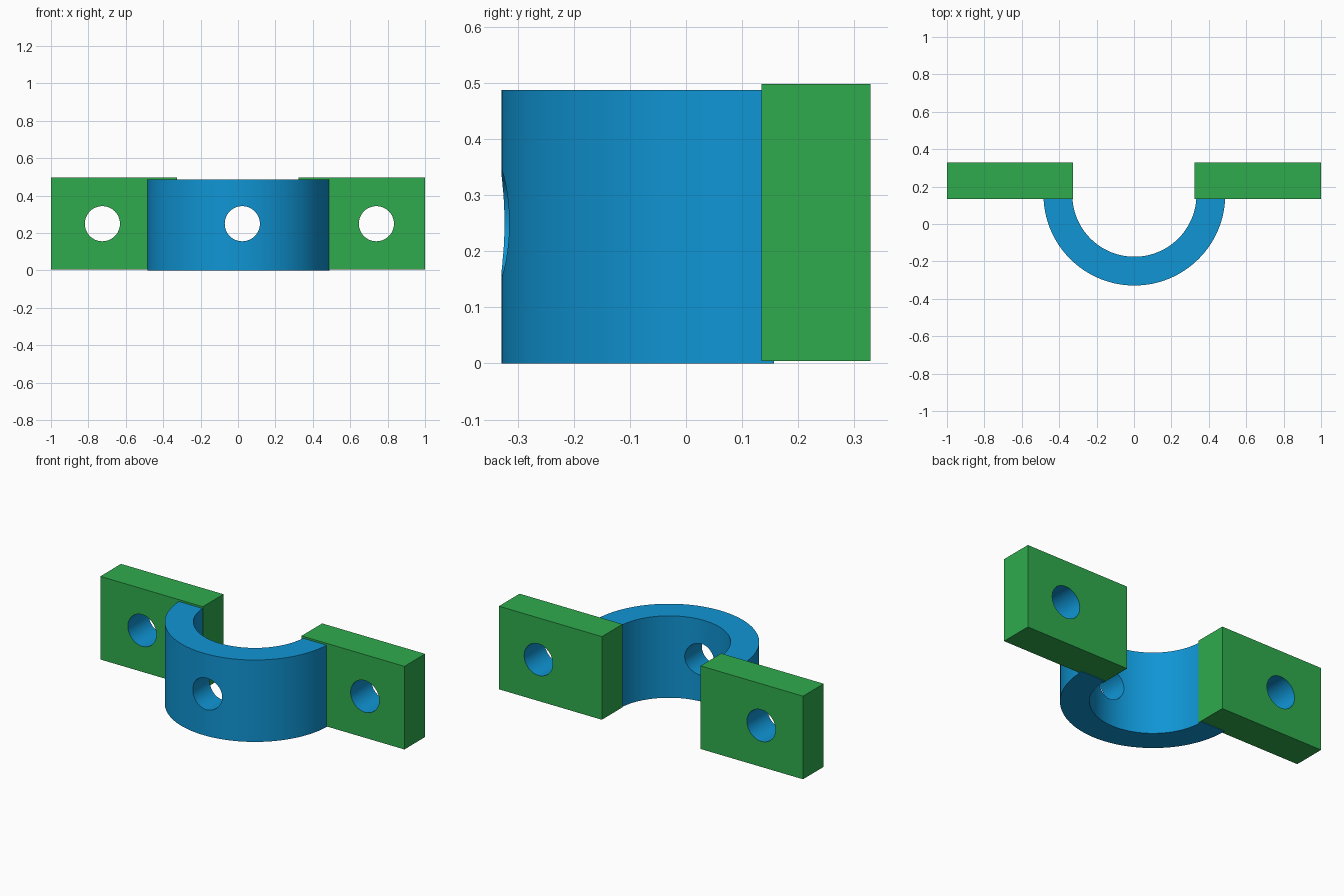
import bpy, bmesh, math

if "Cube" in bpy.data.objects:
    bpy.data.objects.remove(bpy.data.objects["Cube"])

HOLE_Z, HOLE_R = 0.25, 0.094


def material(name, rgb):
    m = bpy.data.materials.new(name)
    m.diffuse_color = (*rgb, 1)
    m.use_nodes = True
    m.node_tree.nodes["Principled BSDF"].inputs["Base Color"].default_value = m.diffuse_color
    return m


blue = material("blue", (0.005, 0.30, 0.66))
green = material("green", (0.028, 0.41, 0.074))


def extruded(name, outline, z0, z1, mats):
    """Prism from a plan outline."""
    bm = bmesh.new()
    base = bm.faces.new([bm.verts.new((x, y, z0)) for x, y in outline])
    top = bmesh.ops.extrude_face_region(bm, geom=[base])["geom"]
    bmesh.ops.translate(bm, vec=(0, 0, z1 - z0),
                        verts=[v for v in top if isinstance(v, bmesh.types.BMVert)])
    bmesh.ops.recalc_face_normals(bm, faces=bm.faces)
    me = bpy.data.meshes.new(name)
    bm.to_mesh(me)
    bm.free()
    for m in mats:
        me.materials.append(m)
    ob = bpy.data.objects.new(name, me)
    bpy.context.collection.objects.link(ob)
    return ob


def drill(ob, x, y):
    """Cut a round bolt hole along y and smooth the result."""
    bpy.ops.mesh.primitive_cylinder_add(vertices=48, radius=HOLE_R, depth=0.5,
                                        location=(x, y, HOLE_Z), rotation=(math.pi / 2, 0, 0))
    cutter = bpy.context.object
    cutter.hide_render = True
    mod = ob.modifiers.new("hole", "BOOLEAN")
    mod.operation, mod.solver, mod.object = "DIFFERENCE", "EXACT", cutter
    bpy.ops.object.select_all(action="DESELECT")
    bpy.context.view_layer.objects.active = ob
    ob.select_set(True)
    bpy.ops.object.modifier_apply(modifier=mod.name)
    bpy.data.objects.remove(cutter)
    # the last material colours the hole wall
    last = len(ob.data.materials) - 1
    for f in ob.data.polygons:
        on_wall = all(abs(math.hypot(ob.data.vertices[i].co.x - x,
                                     ob.data.vertices[i].co.z - HOLE_Z) - HOLE_R) < 0.002
                      for i in f.vertices)
        f.material_index = last if on_wall and abs(f.normal.y) < 0.5 else 0
    bpy.ops.object.shade_smooth_by_angle(angle=math.radians(30))


# Half ring clamp
CX, CY, N = 0.002, 0.157, 64


def arc(r):
    return [(CX + r * math.cos(math.pi + math.pi * i / N),
             CY + r * math.sin(math.pi + math.pi * i / N)) for i in range(N + 1)]


ring = extruded("half_ring", arc(0.486) + arc(0.332)[::-1], 0, 0.487, [blue])
drill(ring, 0.023, -0.25)

# Mounting flanges with blue-walled bolt holes
for name, x0, x1, hx in (("left_flange", -1, -0.326, -0.725),
                         ("right_flange", 0.323, 1, 0.74)):
    plate = extruded(name, [(x0, 0.135), (x1, 0.135), (x1, 0.329), (x0, 0.329)],
                     0.004, 0.498, [green, blue])
    drill(plate, hx, 0.23)
